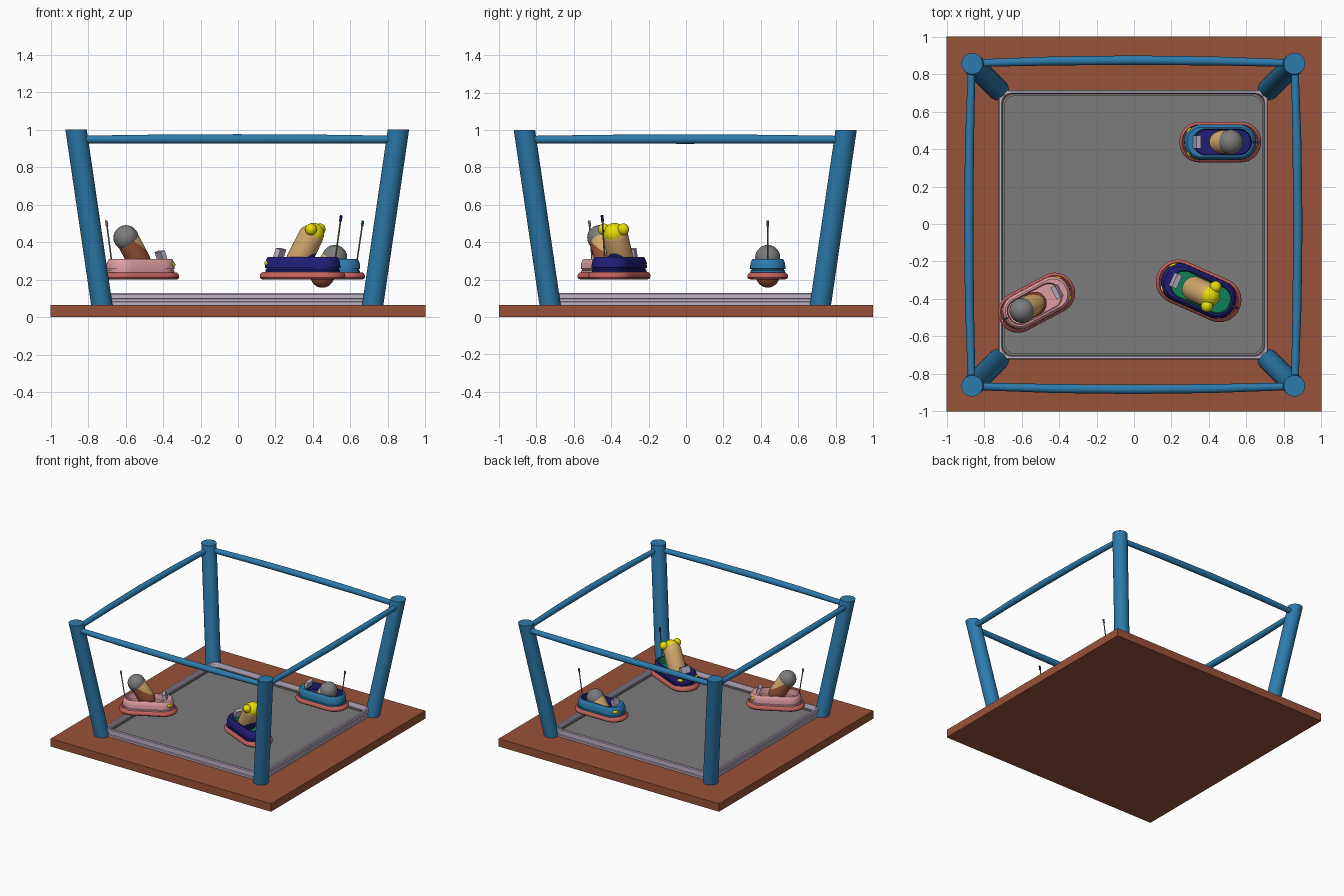
import bpy, bmesh, math
from mathutils import Vector, Matrix

if "Cube" in bpy.data.objects:
    bpy.data.objects.remove(bpy.data.objects["Cube"])


def srgb(r, g, b):
    return tuple((c / 255 / 12.92) if c < 11 else ((c / 255 + 0.055) / 1.055) ** 2.4 for c in (r, g, b)) + (1,)


MATS = {}
for name, rgb in {"brown": (153, 82, 56), "blue": (45, 124, 174), "lavender": (192, 178, 200),
                  "grey": (124, 124, 124), "salmon": (196, 98, 92), "pink": (222, 158, 162),
                  "navy": (32, 30, 118), "yellow": (238, 228, 10), "tan": (212, 170, 110),
                  "green": (15, 128, 88)}.items():
    MATS[name] = bpy.data.materials.new(name)
    MATS[name].diffuse_color = srgb(*rgb)


def finish(name, bm, colours, matrix=Matrix(), smooth=True):
    bmesh.ops.recalc_face_normals(bm, faces=bm.faces)
    me = bpy.data.meshes.new(name)
    bm.to_mesh(me)
    bm.free()
    for c in colours:
        me.materials.append(MATS[c])
    ob = bpy.data.objects.new(name, me)
    ob.matrix_world = matrix
    bpy.context.collection.objects.link(ob)
    if smooth:
        bpy.ops.object.select_all(action='DESELECT')
        ob.select_set(True)
        bpy.context.view_layer.objects.active = ob
        bpy.ops.object.shade_smooth_by_angle(angle=math.radians(35))
    return ob


def loft(name, loops, colours, rows=None, closed=False, matrix=Matrix()):
    """Skin a list of equal loops; rows gives the colour slot of each band."""
    bm = bmesh.new()
    vs = [[bm.verts.new(p) for p in loop] for loop in loops]
    n = len(loops[0])
    bands = list(zip(vs, vs[1:] + vs[:1])) if closed else list(zip(vs, vs[1:]))
    for k, (a, b) in enumerate(bands):
        for i in range(n):
            f = bm.faces.new((a[i], a[(i + 1) % n], b[(i + 1) % n], b[i]))
            f.material_index = rows[k] if rows else 0
    if not closed:
        bm.faces.new(vs[0])
        bm.faces.new(vs[-1]).material_index = rows[-1] if rows else 0
    return finish(name, bm, colours, matrix)


def rounded(hx, hy, r, z, cx=0, seg=10):
    """Rounded rectangle outline."""
    pts = []
    for q, (sx, sy) in enumerate(((1, 1), (-1, 1), (-1, -1), (1, -1))):
        for i in range(seg + 1):
            a = math.pi / 2 * (q + i / seg)
            pts.append((cx + sx * (hx - r) + r * math.cos(a), sy * (hy - r) + r * math.sin(a), z))
    return pts


def circle(c, r, u, v, n=24):
    return [Vector(c) + Vector(u) * r * math.cos(2 * math.pi * i / n)
            + Vector(v) * r * math.sin(2 * math.pi * i / n) for i in range(n)]


def rod(name, a, b, r, colour, matrix, n=10):
    a, b = Vector(a), Vector(b)
    u = (b - a).normalized().cross(Vector((0, 1, 0))).normalized()
    return loft(name, [circle(a, r, u, (0, 1, 0), n), circle(b, r, u, (0, 1, 0), n)], [colour], matrix=matrix)


def ball(name, c, r, colour, matrix, scale=(1, 1, 1), turn=0):
    bm = bmesh.new()
    m = Matrix.Translation(c) @ Matrix.Rotation(turn, 4, 'Z') @ Matrix.Diagonal((*scale, 1))
    bmesh.ops.create_uvsphere(bm, u_segments=24, v_segments=14, radius=r, matrix=m)
    return finish(name, bm, [colour], matrix)


def box(name, c, size, colour, matrix=Matrix(), tilt=0):
    bm = bmesh.new()
    m = Matrix.Translation(c) @ Matrix.Rotation(tilt, 4, 'Y') @ Matrix.Diagonal((*size, 1))
    bmesh.ops.create_cube(bm, size=1, matrix=m)
    return finish(name, bm, [colour], matrix, smooth=False)


# Platform, arena floor and low guard rail
box("platform", (0, 0, 0.0325), (2, 2, 0.065), "brown")
mid = Matrix.Translation((-0.004, -0.004, 0))
loft("arena_floor", [rounded(0.695, 0.695, 0.06, z) for z in (0.06, 0.08)], ["grey"], matrix=mid)
loft("floor_lip", [rounded(h, h, 0.06, z) for h, z in
     ((0.698, 0.07), (0.698, 0.092), (0.688, 0.092), (0.688, 0.07))], ["grey"], closed=True, matrix=mid)
loft("guard_rail", [rounded(h, h, 0.05, z) for h, z in
     ((0.72, 0.065), (0.72, 0.08), (0.713, 0.083), (0.713, 0.097), (0.72, 0.1), (0.72, 0.122),
      (0.715, 0.128), (0.702, 0.128), (0.698, 0.12), (0.698, 0.065))], ["lavender"], closed=True, matrix=mid)

# Leaning corner posts and the bowed top beams between them
X, Y, Z = Vector((1, 0, 0)), Vector((0, 1, 0)), Vector((0, 0, 1))
for sx, tx in ((-1, "left"), (1, "right")):
    for sy, ty in ((-1, "front"), (1, "back")):
        loft(f"post_{ty}_{tx}", [circle((sx * 0.722, sy * 0.722, 0.06), 0.057, X, Y, 32),
                                 circle((sx * 0.86, sy * 0.86, 1.0), 0.057, X, Y, 32)], ["blue"], matrix=mid)
for k, side in enumerate(("back", "left", "front", "right")):
    loops = []
    for t in (-1, -0.5, 0, 0.5, 1):
        bulge = 1 - t * t
        loops.append(circle((t * 0.85, 0.862 + 0.016 * bulge, 0.948 + 0.003 * bulge),
                            0.02 + 0.005 * bulge, Y, Z, 16))
    loft(f"beam_{side}", loops, ["blue"], matrix=mid @ Matrix.Rotation(k * math.pi / 2, 4, 'Z'))


def driver(tag, m, base, head, r, torso, plane_shift):
    """Leaning capsule with a face-coloured front, split by a clean plane."""
    base, head = Vector(base), Vector(head)
    axis = (head - base).normalized()
    front = Y.cross(axis)
    bm = bmesh.new()
    bmesh.ops.create_uvsphere(bm, u_segments=24, v_segments=16, radius=r)
    for v in bm.verts:
        end = head if v.co.z > 1e-5 else base
        v.co = end + axis * v.co.z + front * v.co.x + Y * v.co.y
    no = (axis * 0.55 + front).normalized()
    co = base.lerp(head, 0.5) + no * plane_shift
    bmesh.ops.bisect_plane(bm, geom=bm.verts[:] + bm.edges[:] + bm.faces[:], plane_co=co, plane_no=no)
    for f in bm.faces:
        f.material_index = int((f.calc_center_median() - co).dot(no) > 0)
    finish(f"{tag}_driver", bm, [torso, "tan"], m)


def car(tag, x, y, angle, size, body, inside, torso, base, head, shift):
    """Bumper car pointing along local +x."""
    m = (Matrix.Translation((x, y, 0.2)) @ Matrix.Rotation(math.radians(angle), 4, 'Z')
         @ Matrix.Scale(size, 4) @ Matrix.Translation((0, 0, -0.2)))
    # Rubber bumper with a groove
    loft(f"{tag}_bumper", [rounded(0.218 - d, 0.108 - d, 0.106 - d, z) for d, z in
         ((0.02, 0.2), (0.006, 0.203), (0, 0.211), (0, 0.222), (0.006, 0.233), (0.014, 0.238),
          (0.018, 0.234), (0.022, 0.238), (0.03, 0.238))], ["salmon"], matrix=m)
    # Hull with rim and sunken cockpit
    hull = [rounded(0.192 - d, 0.095 - d, 0.09 - d, z) for d, z in
            ((0.002, 0.235), (0.002, 0.248), (0.007, 0.25), (0.007, 0.256), (0, 0.258), (0.002, 0.285),
             (0.01, 0.306), (0.016, 0.311))]
    hull += [rounded(0.155, 0.07, 0.066, 0.311, -0.012), rounded(0.15, 0.065, 0.06, 0.262, -0.012)]
    loft(f"{tag}_hull", hull, [body, inside], rows=[0] * 8 + [1], matrix=m)
    # Dashboard screen and headlights
    box(f"{tag}_windscreen", (0.125, 0, 0.325), (0.026, 0.07, 0.055), "lavender", m, -0.35)
    for s, side in ((1, "left"), (-1, "right")):
        ball(f"{tag}_headlight_{side}", (0.165, s * 0.062, 0.28), 0.02, "yellow", m,
             (0.5, 1, 0.6), s * 0.75)
    # Rear pole with coloured tip
    rod(f"{tag}_pole", (-0.175, 0, 0.3), (-0.203, 0, 0.49), 0.004, "grey", m)
    rod(f"{tag}_pole_tip", (-0.202, 0, 0.485), (-0.207, 0, 0.515), 0.007, body, m)
    driver(tag, m, base, head, 0.063, torso, shift)
    return m


m = car("pink_car", -0.52, -0.42, 28, 1, "pink", "pink", "brown", (-0.01, 0, 0.30), (-0.08, 0, 0.418), 0.026)
ball("pink_car_driver_hair", (-0.088, 0, 0.424), 0.067, "grey", m)
m = car("blue_car", 0.46, 0.437, 180, 1, "blue", "navy", "brown", (0.01, 0, 0.22), (-0.05, 0, 0.315), 0.0)
ball("blue_car_driver_hair", (-0.056, 0, 0.318), 0.067, "grey", m)
m = car("navy_car", 0.345, -0.357, 156, 1.09, "navy", "green", "navy", (0.02, 0, 0.295), (-0.04, 0, 0.405), -0.05)
ball("navy_car_driver_hair", (-0.058, 0, 0.425), 0.053, "yellow", m)
for s, side in ((1, "left"), (-1, "right")):
    ball(f"navy_car_driver_bun_{side}", (-0.068, s * 0.052, 0.446), 0.029, "yellow", m)

for m in bpy.data.materials:
    if m.users and not m.is_grease_pencil:
        m.use_nodes = True
        m.node_tree.nodes["Principled BSDF"].inputs["Base Color"].default_value = m.diffuse_color
